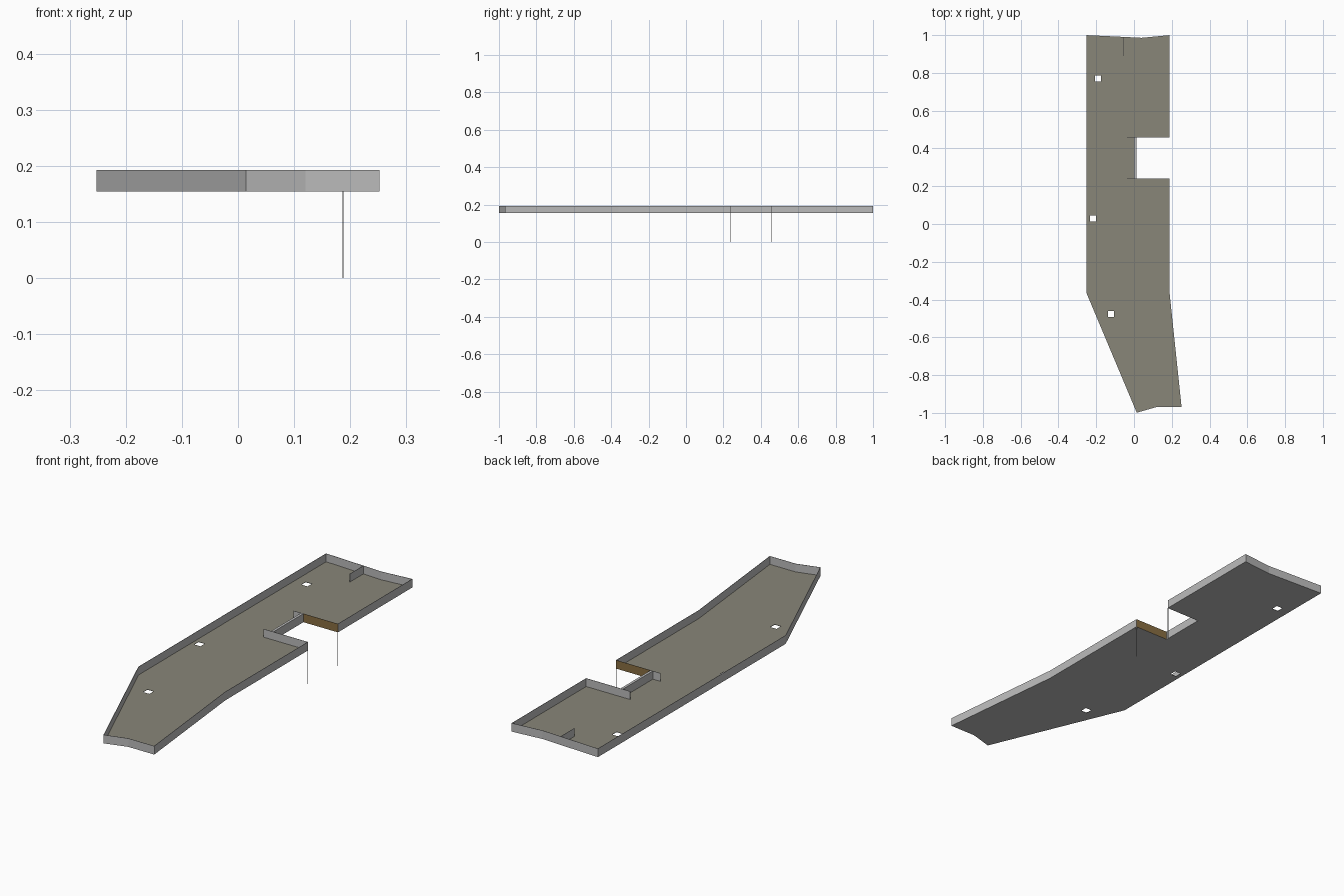
import bpy, bmesh
from mathutils import Vector

if "Cube" in bpy.data.objects:
    bpy.data.objects.remove(bpy.data.objects["Cube"])

Z0, Z1, T = 0.154, 0.193, 0.0016   # floor level, wall top, sheet thickness


def mat(name, col):
    m = bpy.data.materials.new(name)
    m.diffuse_color = (*col, 1)
    m.use_nodes = True
    m.node_tree.nodes["Principled BSDF"].inputs["Base Color"].default_value = m.diffuse_color
    return m


GREY = mat("wall grey", (0.50, 0.50, 0.50))
FLOOR = mat("floor taupe", (0.25, 0.24, 0.19))
BROWN = mat("notch brown", (0.25, 0.157, 0.055))


def finish(bm, name, mats):
    bmesh.ops.recalc_face_normals(bm, faces=bm.faces)
    me = bpy.data.meshes.new(name)
    bm.to_mesh(me)
    bm.free()
    for m in mats:
        me.materials.append(m)
    ob = bpy.data.objects.new(name, me)
    bpy.context.collection.objects.link(ob)
    return ob


def wall(name, p, q, z0=Z0, z1=Z1, t=T, brown_dir=None):
    """Thin upright panel from p to q; optional brown side."""
    p, q = Vector(p), Vector(q)
    d = (q - p).normalized()
    n = Vector((-d.y, d.x)) * t / 2
    bm = bmesh.new()
    base = bm.faces.new([bm.verts.new((*c, z0)) for c in (p - n, q - n, q + n, p + n)])
    r = bmesh.ops.extrude_face_region(bm, geom=[base])
    bmesh.ops.translate(bm, vec=(0, 0, z1 - z0),
                        verts=[v for v in r["geom"] if isinstance(v, bmesh.types.BMVert)])
    ob = finish(bm, name, [GREY, BROWN])
    if brown_dir:
        for f in ob.data.polygons:
            if f.normal.y * brown_dir > 0.9:
                f.material_index = 1
    return ob


# plan outline, starting at the notch and running clockwise
NX, NY0, NY1, RX = 0.012, 0.24, 0.459, 0.187
outline = [(NX, NY0), (RX, NY0), (RX, -0.36), (0.251, -0.968), (0.12, -0.968),
           (0.015, -0.998), (-0.251, -0.365), (-0.251, 0.999), (-0.06, 0.990),
           (0.04, 0.985), (RX, 0.999), (RX, NY1), (NX, NY1)]

# floor plate with three square holes, taupe on top and grey beneath
h = 0.016
loops = [outline] + [[(x - h, y - h), (x + h, y - h), (x + h, y + h), (x - h, y + h)]
                     for x, y in ((-0.19, 0.77), (-0.217, 0.03), (-0.122, -0.477))]
bm = bmesh.new()
edges = []
for lp in loops:
    vs = [bm.verts.new((x, y, Z0)) for x, y in lp]
    edges += [bm.edges.new((vs[i - 1], vs[i])) for i in range(len(vs))]
bmesh.ops.triangle_fill(bm, edges=edges, use_beauty=True, use_dissolve=False)
r = bmesh.ops.extrude_face_region(bm, geom=bm.faces[:])
bmesh.ops.translate(bm, vec=(0, 0, T),
                    verts=[v for v in r["geom"] if isinstance(v, bmesh.types.BMVert)])
floor = finish(bm, "floor", [GREY, FLOOR])
for f in floor.data.polygons:
    f.material_index = 1 if f.normal.z > 0.5 else 0

# outer walls around the plan (the notch sides are made below)
for i in range(1, len(outline) - 2):
    wall(f"outer_wall_{i}", outline[i], outline[i + 1])

# notch: brown inner sides, short grey stubs running into the room, thicker back wall
for side, y, face in (("front", NY0, 1), ("back", NY1, -1)):
    wall(f"notch_{side}_wall", (NX, y), (RX, y), brown_dir=face)
    wall(f"notch_{side}_stub", (-0.038, y), (NX, y))
    wall(f"{side}_post", (RX - 0.001, y), (RX + 0.001, y), 0, Z0, 0.002)
wall("notch_inner_wall", (0.006, NY0), (0.006, NY1), t=0.012)

# short divider at the back
wall("divider", (-0.055, 0.89), (-0.055, 0.989))
